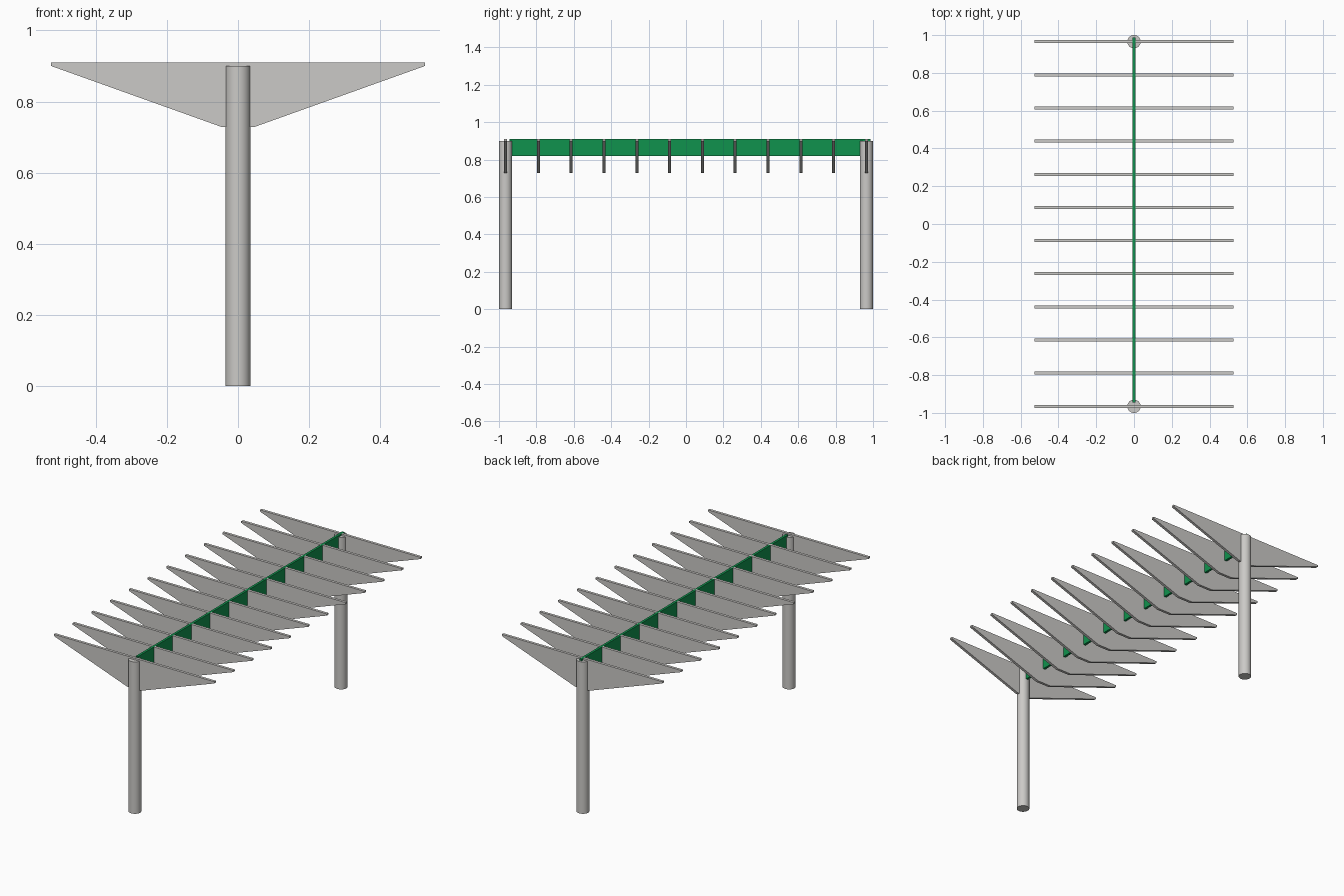
import bpy, bmesh

if "Cube" in bpy.data.objects:
    bpy.data.objects.remove(bpy.data.objects["Cube"])

def material(name, rgb):
    m = bpy.data.materials.new(name)
    m.diffuse_color = (*rgb, 1)
    m.use_nodes = True
    m.node_tree.nodes["Principled BSDF"].inputs["Base Color"].default_value = m.diffuse_color
    return m

grey = material("light_grey", (0.60, 0.59, 0.57))
green = material("green", (0.005, 0.29, 0.075))

POST_Y = 0.965

# Round support posts at both ends
for name, y in (("front_post", -POST_Y), ("back_post", POST_Y)):
    bpy.ops.mesh.primitive_cylinder_add(vertices=48, radius=0.035, depth=0.9, location=(0, y, 0.45))
    post = bpy.context.object
    post.name = name
    post.data.materials.append(grey)
    bpy.ops.object.shade_smooth_by_angle()

# Central green beam, slightly offset towards the back
Y0, Y1 = -0.945, 0.987
bpy.ops.mesh.primitive_cube_add(size=1, location=(0, (Y0 + Y1) / 2, 0.865))
beam = bpy.context.object
beam.name = "spine_beam"
beam.scale = (0.014, Y1 - Y0, 0.09)
beam.data.materials.append(green)

# Tapered rib profile (x, z), extruded to a thin plate
half = [(0.045, 0.728), (0.526, 0.90), (0.526, 0.91)]
profile = half + [(-x, z) for x, z in reversed(half)]
T = 0.016
bm = bmesh.new()
face = bm.faces.new([bm.verts.new((x, -T / 2, z)) for x, z in profile])
ext = bmesh.ops.extrude_face_region(bm, geom=[face])
bmesh.ops.translate(bm, vec=(0, T, 0), verts=[v for v in ext["geom"] if isinstance(v, bmesh.types.BMVert)])
bmesh.ops.recalc_face_normals(bm, faces=bm.faces)
mesh = bpy.data.meshes.new("rib")
bm.to_mesh(mesh)
bm.free()
mesh.materials.append(grey)

# Twelve evenly spaced ribs
COUNT = 12
for i in range(COUNT):
    rib = bpy.data.objects.new(f"rib_{i + 1}", mesh)
    rib.location.y = -POST_Y + 2 * POST_Y * i / (COUNT - 1)
    bpy.context.collection.objects.link(rib)
